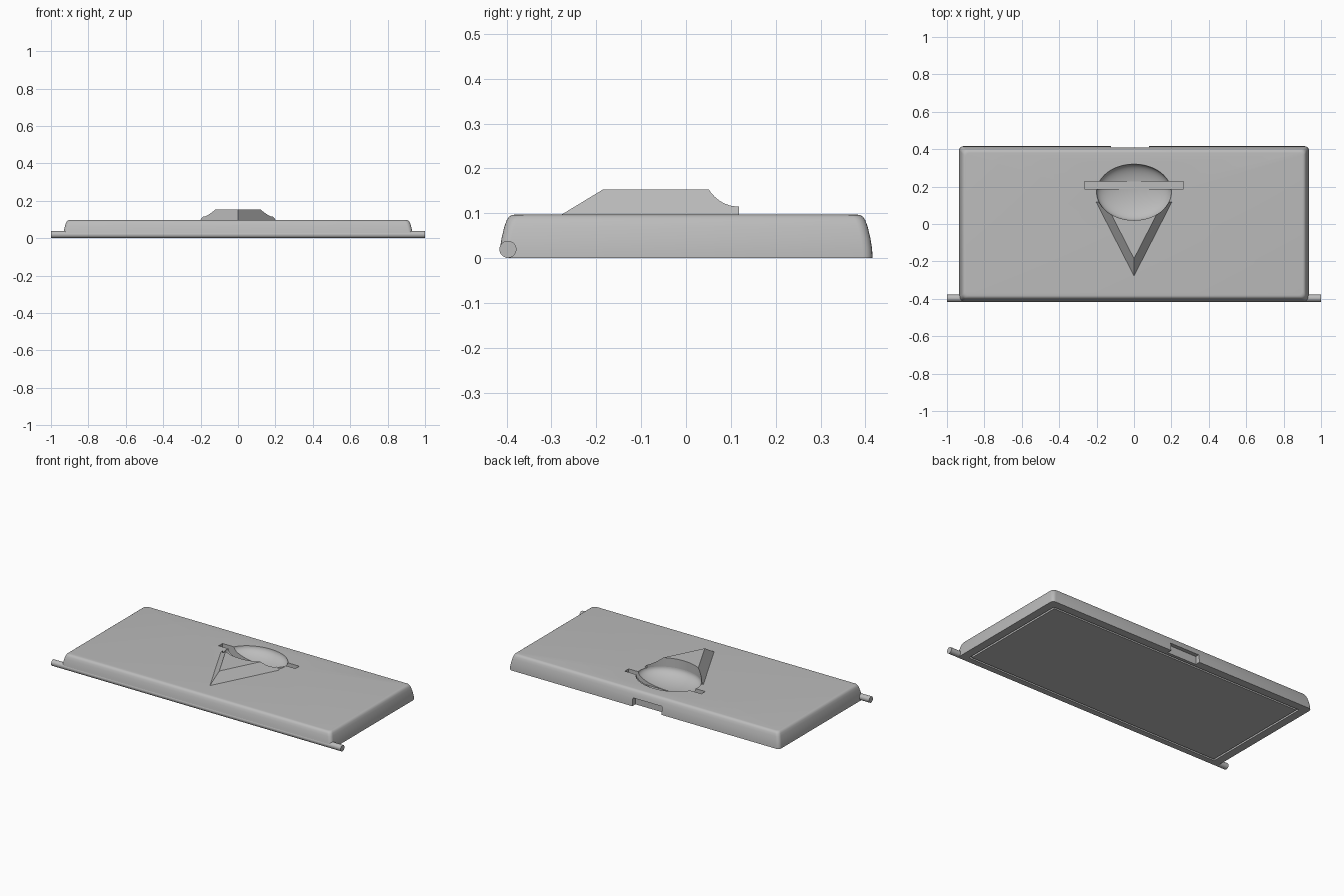
import bpy, bmesh, math
from mathutils import Matrix

cube = bpy.data.objects.get("Cube")
if cube:
    bpy.data.objects.remove(cube, do_unlink=True)

TOP = 0.097
grey = bpy.data.materials.new("plain grey")
grey.use_nodes = True
colour = (0.5, 0.5, 0.5, 1)
grey.diffuse_color = colour
grey.node_tree.nodes["Principled BSDF"].inputs["Base Color"].default_value = colour


def make(name, bm):
    bmesh.ops.recalc_face_normals(bm, faces=bm.faces)
    mesh = bpy.data.meshes.new(name)
    bm.to_mesh(mesh)
    bm.free()
    mesh.materials.append(grey)
    obj = bpy.data.objects.new(name, mesh)
    bpy.context.collection.objects.link(obj)
    return obj


def loft(name, rings):
    """Skin a stack of equal-length point rings and cap both ends."""
    bm = bmesh.new()
    loops = [[bm.verts.new(p) for p in ring] for ring in rings]
    for low, high in zip(loops, loops[1:]):
        for i in range(len(low)):
            j = (i + 1) % len(low)
            bm.faces.new((low[i], low[j], high[j], high[i]))
    bm.faces.new(loops[0])
    bm.faces.new(loops[-1])
    return make(name, bm)


def box(name, x0, x1, y0, y1, z0, z1):
    def ring(z):
        return [(x0, y0, z), (x1, y0, z), (x1, y1, z), (x0, y1, z)]
    return loft(name, [ring(z0), ring(z1)])


def ellipse(rx, ry, cy, z, n=64):
    return [(rx * math.cos(2 * math.pi * i / n),
             cy + ry * math.sin(2 * math.pi * i / n), z) for i in range(n)]


def rounded_rect(hx, hy, z, r=0.022, steps=5):
    points = []
    for k, (sx, sy) in enumerate([(1, 1), (-1, 1), (-1, -1), (1, -1)]):
        for i in range(steps + 1):
            a = math.pi / 2 * (k + i / steps)
            points.append((sx * (hx - r) + r * math.cos(a),
                           sy * (hy - r) + r * math.sin(a), z))
    return points


def cut(obj, cutter):
    cutter.hide_render = True
    mod = obj.modifiers.new("cut", 'BOOLEAN')
    mod.operation = 'DIFFERENCE'
    mod.solver = 'EXACT'
    mod.object = cutter
    bpy.context.view_layer.objects.active = obj
    bpy.ops.object.modifier_apply(modifier=mod.name)
    bpy.data.objects.remove(cutter, do_unlink=True)


def smooth(obj, degrees=30):
    bpy.ops.object.select_all(action='DESELECT')
    obj.select_set(True)
    bpy.context.view_layer.objects.active = obj
    bpy.ops.object.shade_smooth_by_angle(angle=math.radians(degrees))


# Lid panel: curved, tapering sides and a softened top edge
profile = [(0, 0), (0.001, 0.02), (0.005, 0.045), (0.011, 0.07),
           (0.016, 0.084), (0.021, 0.092), (0.028, 0.096), (0.035, TOP)]
rings = [rounded_rect(0.935 - d, 0.416 - d, z) for d, z in profile]
rings[0] = [(x, max(y, -0.4), z) for x, y, z in rings[0]]
lid = loft("lid_panel", rings)

# Thumb bowl sunk in the top
bm = bmesh.new()
bmesh.ops.create_uvsphere(bm, u_segments=64, v_segments=32, radius=1,
                          matrix=Matrix.Translation((0, 0.17, TOP))
                          @ Matrix.Diagonal((0.2, 0.15, 0.065, 1)))
cut(lid, make("bowl_cutter", bm))

# Straight slot across the bowl
cut(lid, box("slot_cutter", -0.265, 0.265, 0.188, 0.226, 0.03, 0.2))

# Latch notch under the back edge
cut(lid, box("notch_cutter", -0.123, 0.08, 0.385, 0.5, -0.1, 0.05))

# Seal groove round the underside
gx, gy, w, depth = 0.885, 0.366, 0.012, 0.012
groove = loft("groove_cutter", [rounded_rect(gx, gy, -0.05, 0.004, 1),
                                rounded_rect(gx, gy, depth, 0.004, 1)])
cut(groove, box("groove_core", w - gx, gx - w, w - gy, gy - w, -0.1, 0.1))
cut(lid, groove)
smooth(lid)

# Raised arrow wedge with its back scooped to follow the bowl
def triangle(tip, back, z, slope=1.95):
    half = (back - tip) / slope
    return [(0, tip, z), (half, back, z), (-half, back, z)]

arrow = loft("arrow_wedge", [triangle(-0.279, 0.118, TOP - 0.001),
                             triangle(-0.185, 0.118, 0.153)])
cut(arrow, loft("scoop_cutter", [ellipse(0.2, 0.15, 0.17, 0.05),
                                 ellipse(0.2, 0.15, 0.17, 0.25)]))
smooth(arrow, 20)

# Hinge rod along the front edge
bm = bmesh.new()
bmesh.ops.create_cone(bm, cap_ends=True, segments=32, radius1=0.019,
                      radius2=0.019, depth=2,
                      matrix=Matrix.Translation((0, -0.397, 0.0195))
                      @ Matrix.Rotation(math.pi / 2, 4, 'Y'))
smooth(make("hinge_rod", bm))
